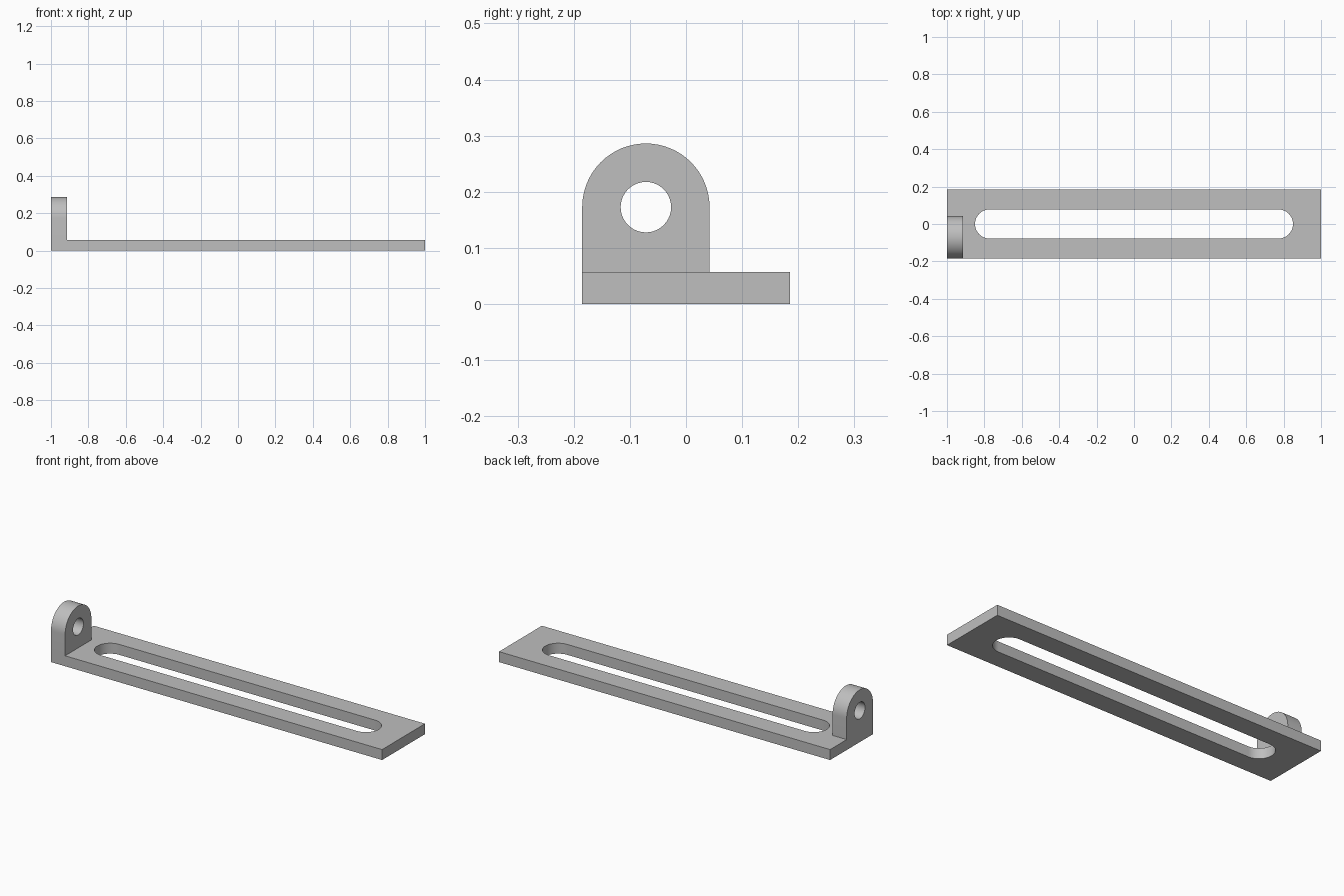
import bpy, bmesh
from math import pi, cos, sin, radians
from mathutils import Matrix

cube = bpy.data.objects.get("Cube")
if cube:
    bpy.data.objects.remove(cube, do_unlink=True)

GREY = (0.52, 0.52, 0.52, 1)
metal = bpy.data.materials.new("grey metal")
metal.use_nodes = True
metal.diffuse_color = GREY
metal.node_tree.nodes["Principled BSDF"].inputs["Base Color"].default_value = GREY


def arc(cx, cy, r, start, end, steps):
    angles = [start + (end - start) * i / steps for i in range(steps + 1)]
    return [(cx + r * cos(a), cy + r * sin(a)) for a in angles]


def pierced_slab(name, outline, hole, depth, matrix):
    """Fill an outline around a hole, extrude it and place it."""
    bm = bmesh.new()
    edges = []
    for loop in (outline, hole):
        verts = [bm.verts.new((u, v, 0)) for u, v in loop]
        edges += [bm.edges.new((a, b)) for a, b in zip(verts, verts[1:] + verts[:1])]
    bmesh.ops.triangle_fill(bm, edges=edges, use_beauty=True, normal=(0, 0, 1))
    extruded = bmesh.ops.extrude_face_region(bm, geom=bm.faces[:], use_keep_orig=True)
    top = [g for g in extruded["geom"] if isinstance(g, bmesh.types.BMVert)]
    bmesh.ops.translate(bm, verts=top, vec=(0, 0, depth))
    bmesh.ops.recalc_face_normals(bm, faces=bm.faces[:])
    bm.transform(matrix)
    mesh = bpy.data.meshes.new(name)
    bm.to_mesh(mesh)
    bm.free()
    mesh.materials.append(metal)
    obj = bpy.data.objects.new(name, mesh)
    bpy.context.collection.objects.link(obj)
    bpy.ops.object.select_all(action='DESELECT')
    obj.select_set(True)
    bpy.context.view_layer.objects.active = obj
    bpy.ops.object.shade_smooth_by_angle(angle=radians(30))
    return obj


# Base plate with a long rounded slot
HALF_W, THICK = 0.185, 0.057
SLOT_R, SLOT_END = 0.078, 0.85
plate = [(-1, -HALF_W), (1, -HALF_W), (1, HALF_W), (-1, HALF_W)]
slot_c = SLOT_END - SLOT_R
slot = arc(slot_c, 0, SLOT_R, -pi / 2, pi / 2, 24) + arc(-slot_c, 0, SLOT_R, pi / 2, 3 * pi / 2, 24)
pierced_slab("base_plate", plate, slot, THICK, Matrix())

# Upright round-topped lug with a pin hole, drawn in y-z and extruded along x
LUG_R, LUG_Z, HOLE_R = 0.1135, 0.1725, 0.045
lug_y = LUG_R - HALF_W
lug = [(-HALF_W, THICK), (lug_y + LUG_R, THICK)] + arc(lug_y, LUG_Z, LUG_R, 0, pi, 32)
hole = arc(lug_y, LUG_Z, HOLE_R, 0, 2 * pi, 40)[:-1]
upright = Matrix(((0, 0, 1, -1), (1, 0, 0, 0), (0, 1, 0, 0), (0, 0, 0, 1)))
pierced_slab("pivot_lug", lug, hole, 0.085, upright)
